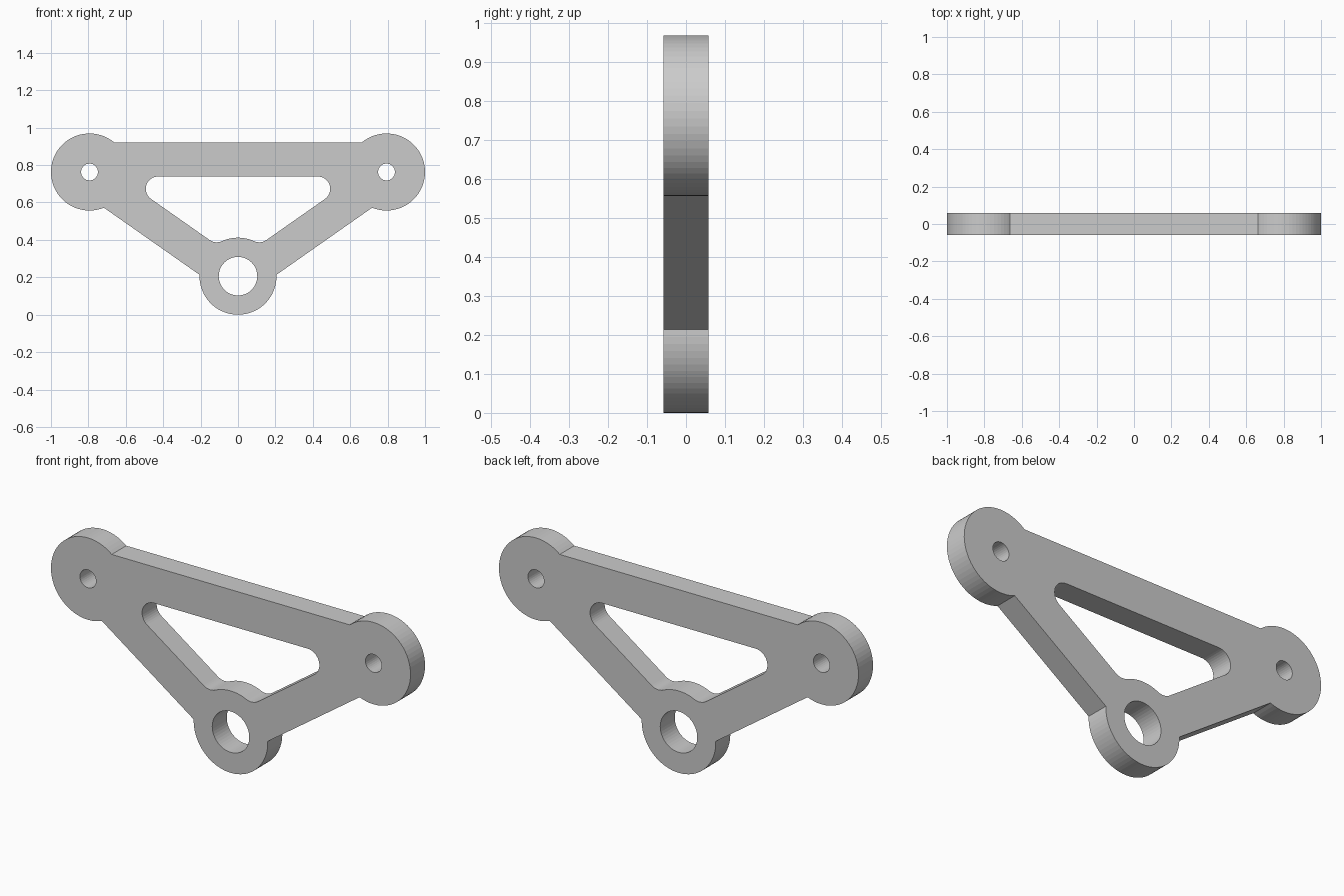
import bpy, bmesh
from math import sin, cos, pi, asin, atan2, sqrt, hypot

if "Cube" in bpy.data.objects:
    bpy.data.objects.remove(bpy.data.objects["Cube"])

R = 0.206                      # boss radius
PX, PZ = 0.794, 0.763          # upper right boss centre
BZ = 0.206                     # lower boss centre height
HALF = 0.0577                  # half thickness


def arc(cx, cz, r, a, b, n):
    return [(cx + r * cos(a + (b - a) * i / n), cz + r * sin(a + (b - a) * i / n))
            for i in range(n + 1)]


def mirrored(half):
    return half + [(-x, z) for x, z in reversed(half) if abs(x) > 1e-5]


def circle(cx, cz, r, n=48):
    return arc(cx, cz, r, 0, 2 * pi, n)[:-1]


slope = atan2(PZ - BZ, PX)     # diagonal arm angle

# Outer outline: three bosses joined by the arms
d = asin(0.112 / R)
top = pi - asin(0.158 / R)
outer = mirrored(arc(0, BZ, R, -pi / 2, slope - d, 18)
                 + arc(PX, PZ, R, slope - pi + d, top, 44))

# Rounded triangular window, following the lower boss
r, cx, cz = 0.066, 0.427, 0.673
dot = cx * cos(slope) + (cz - BZ) * sin(slope)
t = dot - sqrt(dot ** 2 - (cx ** 2 + (cz - BZ) ** 2 - (R + r) ** 2))
fx, fz = cx - t * cos(slope), cz - t * sin(slope)
touch = atan2(fz - BZ, fx)
window = mirrored(arc(0, BZ, R, pi / 2, touch, 5)
                  + arc(fx, fz, r, touch + pi, slope + 1.5 * pi, 8)[1:]
                  + arc(cx, cz, r, slope - pi / 2, pi / 2, 16))

# Pin holes
loops = [outer, window, circle(0, BZ, 0.103),
         circle(PX, PZ, 0.045, 32), circle(-PX, PZ, 0.045, 32)]

# Extruded plate
curve = bpy.data.curves.new("bracket_plate", 'CURVE')
curve.dimensions = '2D'
curve.fill_mode = 'BOTH'
curve.extrude = HALF
for pts in loops:
    s = curve.splines.new('POLY')
    s.points.add(len(pts) - 1)
    for p, (x, z) in zip(s.points, pts):
        p.co = (x, z, 0, 1)
    s.use_cyclic_u = True
    s.use_smooth = False
plate = bpy.data.objects.new("bracket_plate", curve)
bpy.context.collection.objects.link(plate)
plate.rotation_euler = (pi / 2, 0, 0)
bpy.context.view_layer.objects.active = plate
plate.select_set(True)
bpy.ops.object.convert(target='MESH')
bpy.ops.object.transform_apply(location=False, rotation=True, scale=False)

# Weld caps to sides
bm = bmesh.new()
bm.from_mesh(plate.data)
bmesh.ops.remove_doubles(bm, verts=bm.verts, dist=1e-5)
bmesh.ops.recalc_face_normals(bm, faces=bm.faces)
for f in bm.faces:
    f.smooth = False
bm.to_mesh(plate.data)
bm.free()
